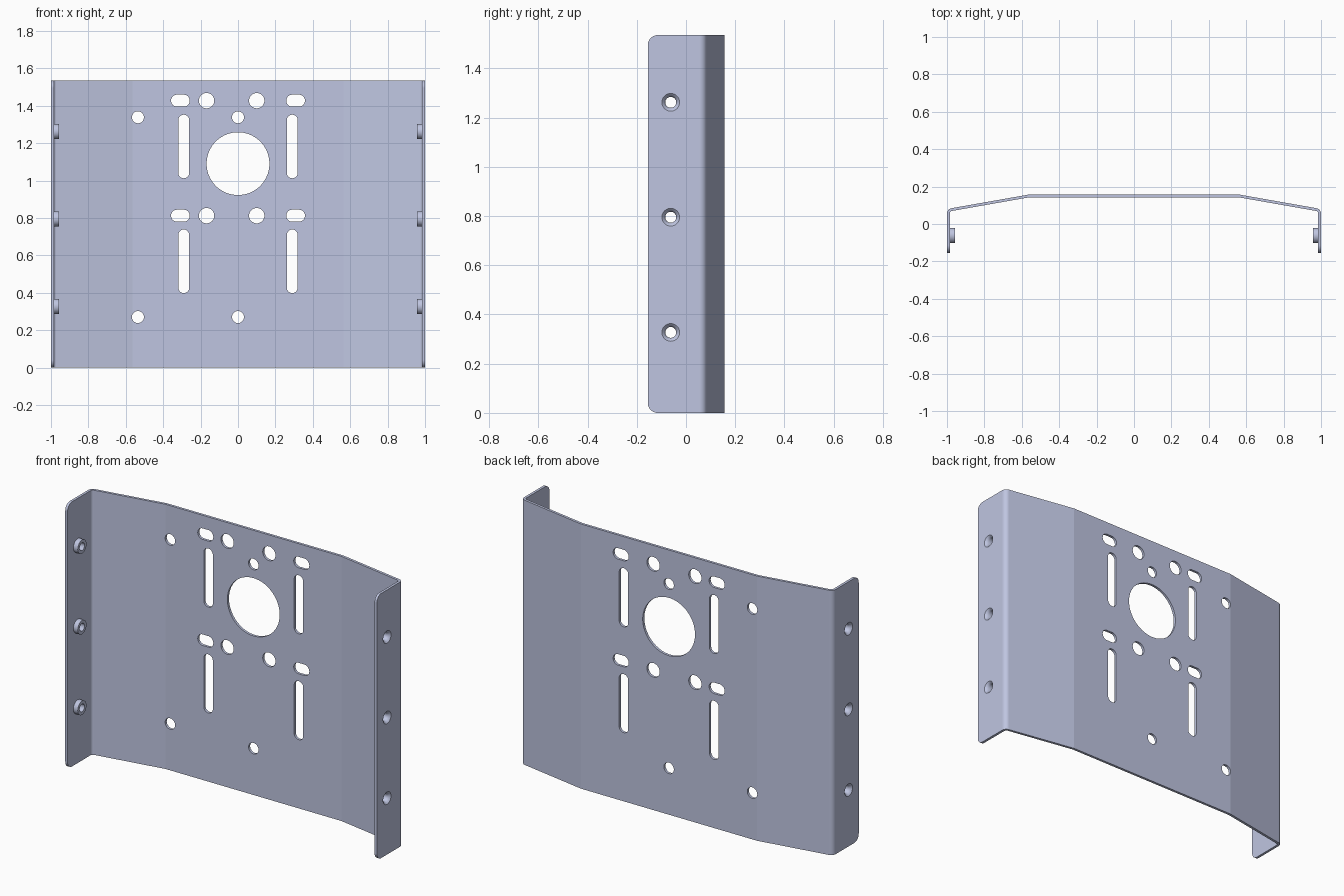
import bpy, bmesh
from math import sin, cos, pi, radians, tan
from mathutils import Matrix, Vector

cube = bpy.data.objects.get("Cube")
if cube:
    bpy.data.objects.remove(cube)

HEIGHT, THICK, FRONT, BACK = 1.535, 0.015, -0.155, 0.157
BEND_X, BEND_R, TILT = 0.565, 0.03, radians(10)
NUT_Y, NUT_ZS = -0.062, (0.327, 0.795, 1.262)

metal = bpy.data.materials.new("blue grey metal")
metal.use_nodes = True
colour = (0.52, 0.56, 0.75, 1)
metal.diffuse_color = colour
metal.node_tree.nodes["Principled BSDF"].inputs["Base Color"].default_value = colour


def make_object(name, bm):
    bmesh.ops.recalc_face_normals(bm, faces=bm.faces)
    mesh = bpy.data.meshes.new(name)
    bm.to_mesh(mesh)
    bm.free()
    obj = bpy.data.objects.new(name, mesh)
    bpy.context.collection.objects.link(obj)
    mesh.materials.append(metal)
    return obj


def activate(obj):
    bpy.ops.object.select_all(action='DESELECT')
    obj.select_set(True)
    bpy.context.view_layer.objects.active = obj


def prism(bm, points, direction):
    """Extrude a closed loop of 3D points."""
    face = bm.faces.new([bm.verts.new(p) for p in points])
    out = bmesh.ops.extrude_face_region(bm, geom=[face])
    verts = [g for g in out["geom"] if isinstance(g, bmesh.types.BMVert)]
    bmesh.ops.translate(bm, verts=verts, vec=direction)


def half_profile(inset):
    """Right half of the section, from the flange tip to the rear bend."""
    r = BEND_R - inset
    cx, cy = 1 - BEND_R, 0.055
    pts = [(1 - inset, FRONT)]
    for i in range(13):
        a = (pi / 2 - TILT) * i / 12
        pts.append((cx + r * cos(a), cy + r * sin(a)))
    pts.append((BEND_X - inset * tan(TILT / 2), BACK - inset))
    return pts


def full_profile(inset):
    half = half_profile(inset)
    return half + [(-x, y) for x, y in reversed(half)]


# Folded sheet with rounded flange corners
bm = bmesh.new()
outline = full_profile(0) + full_profile(THICK)[::-1]
prism(bm, [(x, y, 0) for x, y in outline], (0, 0, HEIGHT))
corners = [e for e in bm.edges
           if all(abs(v.co.y - FRONT) < 1e-4 for v in e.verts)
           and abs(e.verts[0].co.z - e.verts[1].co.z) < 1e-4]
bmesh.ops.bevel(bm, geom=corners, offset=0.04, segments=12, profile=0.5, affect='EDGES')
sheet = make_object("folded_plate", bm)

# Cutters: round holes, slots and flange holes
bm = bmesh.new()


def slot(x, z, width, height):
    """Rounded slot through the rear panel; equal sides give a circle."""
    r = min(width, height) / 2
    pts = []
    for i in range(48):
        a = 2 * pi * (i + 0.5) / 48
        dx = (width / 2 - r) * (1 if cos(a) > 0 else -1)
        dz = (height / 2 - r) * (1 if sin(a) > 0 else -1)
        pts.append((x + dx + r * cos(a), 0.05, z + dz + r * sin(a)))
    prism(bm, pts, (0, 0.2, 0))


slot(0, 1.09, 0.336, 0.336)
for x in (-0.535, 0):
    for z in (0.27, 1.338):
        slot(x, z, 0.064, 0.064)
for z in (0.812, 1.427):
    for x in (-0.168, 0.1):
        slot(x, z, 0.082, 0.082)
    for x in (-0.308, 0.308):
        slot(x, z, 0.1, 0.064)
for x in (-0.29, 0.29):
    for z in (0.568, 1.182):
        slot(x, z, 0.058, 0.34)
for side in (-1, 1):
    for z in NUT_ZS:
        ring = [(side * 0.95, NUT_Y + 0.036 * cos(2 * pi * i / 48),
                 z + 0.036 * sin(2 * pi * i / 48)) for i in range(48)]
        prism(bm, ring, (side * 0.1, 0, 0))
cutter = make_object("hole_cutter", bm)
cutter.hide_render = True

activate(sheet)
cut = sheet.modifiers.new("holes", 'BOOLEAN')
cut.operation, cut.solver, cut.object = 'DIFFERENCE', 'EXACT', cutter
bpy.ops.object.modifier_apply(modifier=cut.name)
bpy.data.objects.remove(cutter)
bpy.ops.object.shade_smooth_by_angle(angle=radians(8.5))
weighted = sheet.modifiers.new("even_shading", 'WEIGHTED_NORMAL')
weighted.keep_sharp = True

# Pressed-in nuts with a dished outer mouth
NUT_SECTION = [(1, 0.036), (0.994, 0.029), (0.984, 0.022), (0.957, 0.022),
               (0.957, 0.04), (0.986, 0.04), (0.986, 0.036)]
for side, label in ((-1, "right"), (1, "left")):
    for n, z in enumerate(NUT_ZS, 1):
        bm = bmesh.new()
        centre = Vector((0, NUT_Y, z))
        verts = [bm.verts.new((side * x, NUT_Y + r, z)) for x, r in NUT_SECTION]
        edges = [bm.edges.new((verts[i - 1], verts[i])) for i in range(len(verts))]
        bmesh.ops.spin(bm, geom=verts + edges, cent=centre, axis=(1, 0, 0),
                       angle=2 * pi, steps=48, use_merge=True)
        bmesh.ops.remove_doubles(bm, verts=bm.verts, dist=1e-5)
        nut = make_object(f"{label}_flange_nut_{n}", bm)
        activate(nut)
        bpy.ops.object.shade_smooth_by_angle(angle=radians(35))
